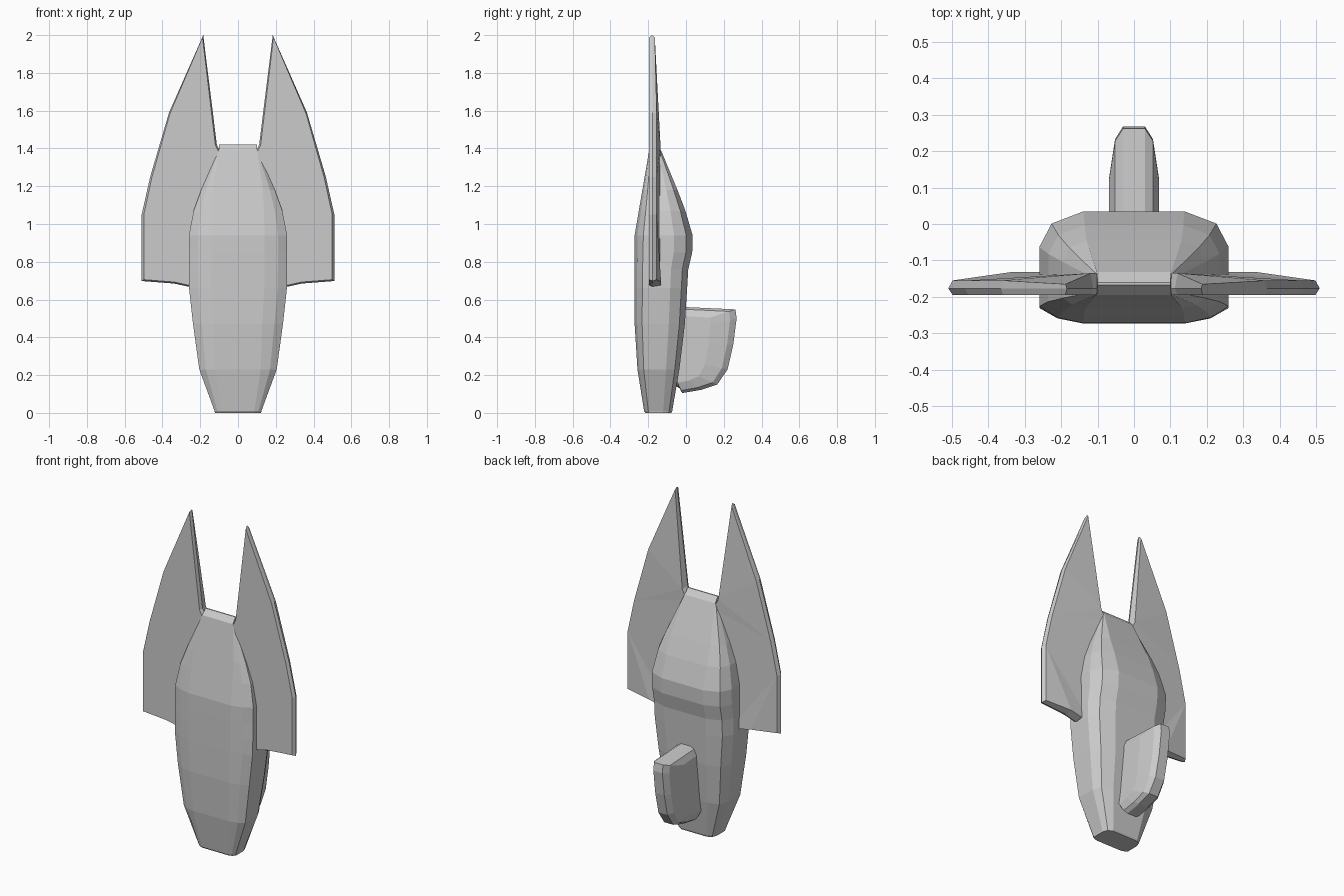
import bpy, bmesh

if "Cube" in bpy.data.objects:
    bpy.data.objects.remove(bpy.data.objects["Cube"])


def loft(name, rings):
    """Bridge closed rings of equal size and cap both ends."""
    bm = bmesh.new()
    rows = [[bm.verts.new(p) for p in ring] for ring in rings]
    n = len(rows[0])
    for a, b in zip(rows, rows[1:]):
        for i in range(n):
            j = (i + 1) % n
            bm.faces.new((a[i], a[j], b[j], b[i]))
    bm.faces.new(rows[0])
    bm.faces.new(rows[-1])
    bmesh.ops.recalc_face_normals(bm, faces=bm.faces)
    return finish(name, bm)


def finish(name, bm):
    me = bpy.data.meshes.new(name)
    bm.to_mesh(me)
    bm.free()
    ob = bpy.data.objects.new(name, me)
    bpy.context.collection.objects.link(ob)
    return ob


# Hull: faceted cross-sections stacked up the height
def section(z, w, front, back, square):
    half = []
    for fx, fy in [(.54, 0), (.81, .05), (1, .15), (1, .68), (.87, .89), (.53, 1)]:
        fx += (1 - fx) * square
        half.append((w * fx, front + (back - front) * fy, z))
    return half + [(-x, y, zz) for x, y, zz in reversed(half)]


hull = [  # z, half width, front y, back y, squareness
    (0.0, .122, -.215, -.078, .35),
    (.01, .124, -.222, -.073, .35),
    (.23, .205, -.257, -.035, .1),
    (.47, .238, -.272, -.006, 0),
    (.66, .259, -.273, .006, 0),
    (.76, .26, -.273, .012, 0),
    (.85, .26, -.273, .033, 0),
    (.94, .26, -.272, .035, 0),
    (1.07, .235, -.25, -.003, .1),
    (1.18, .195, -.231, -.045, .3),
    (1.39, .102, -.195, -.132, 1),
    (1.422, .1, -.167, -.16, 1),
]
loft("hull", [section(*s) for s in hull])

# Wings: bevelled blade with a thicker root, one per side
edge = [  # x, z, back y
    (.20, .66, -.132), (.27, .67, -.132), (.34, .685, -.132), (.51, .698, -.155),
    (.51, 1.05, -.155), (.465, 1.25, -.155), (.365, 1.59, -.155),
    (.184, 2.0, -.165), (.112, 1.42, -.135), (.08, 1.36, -.135),
]
for side, label in ((1, "right_wing"), (-1, "left_wing")):
    cx, cz = .27, 1.2
    inset = [(cx + (x - cx) * .95, cz + (z - cz) * .985, b) for x, z, b in edge]
    wing = loft(label, [
        [(side * x, -.195, z) for x, z, b in inset],
        [(side * x, -.177, z) for x, z, b in edge],
        [(side * x, b, z) for x, z, b in inset],
    ])
    bm = bmesh.new()
    bm.from_mesh(wing.data)
    bmesh.ops.triangulate(bm, faces=[f for f in bm.faces if len(f.verts) > 4])
    bm.to_mesh(wing.data)
    bm.free()

# Rear fin: rounded side profile narrowing to the outer rim
profile = [(-.08, .56), (0, .56), (.262, .548), (.268, .50), (.25, .36), (.22, .23),
           (.165, .15), (.08, .122), (-.02, .105), (-.034, .13), (-.08, .16)]
layers = [(.03, 1), (.052, .9), (.068, .6)]
layers = [(-x, s) for x, s in reversed(layers)] + layers


def fin_ring(x, s):
    # shrink the outer reach more than the height
    sz = 1 - (1 - s) * .55
    return [(x, -.08 + (y + .08) * s, .35 + (z - .35) * sz) for y, z in profile]


loft("rear_fin", [fin_ring(x, s) for x, s in layers])
